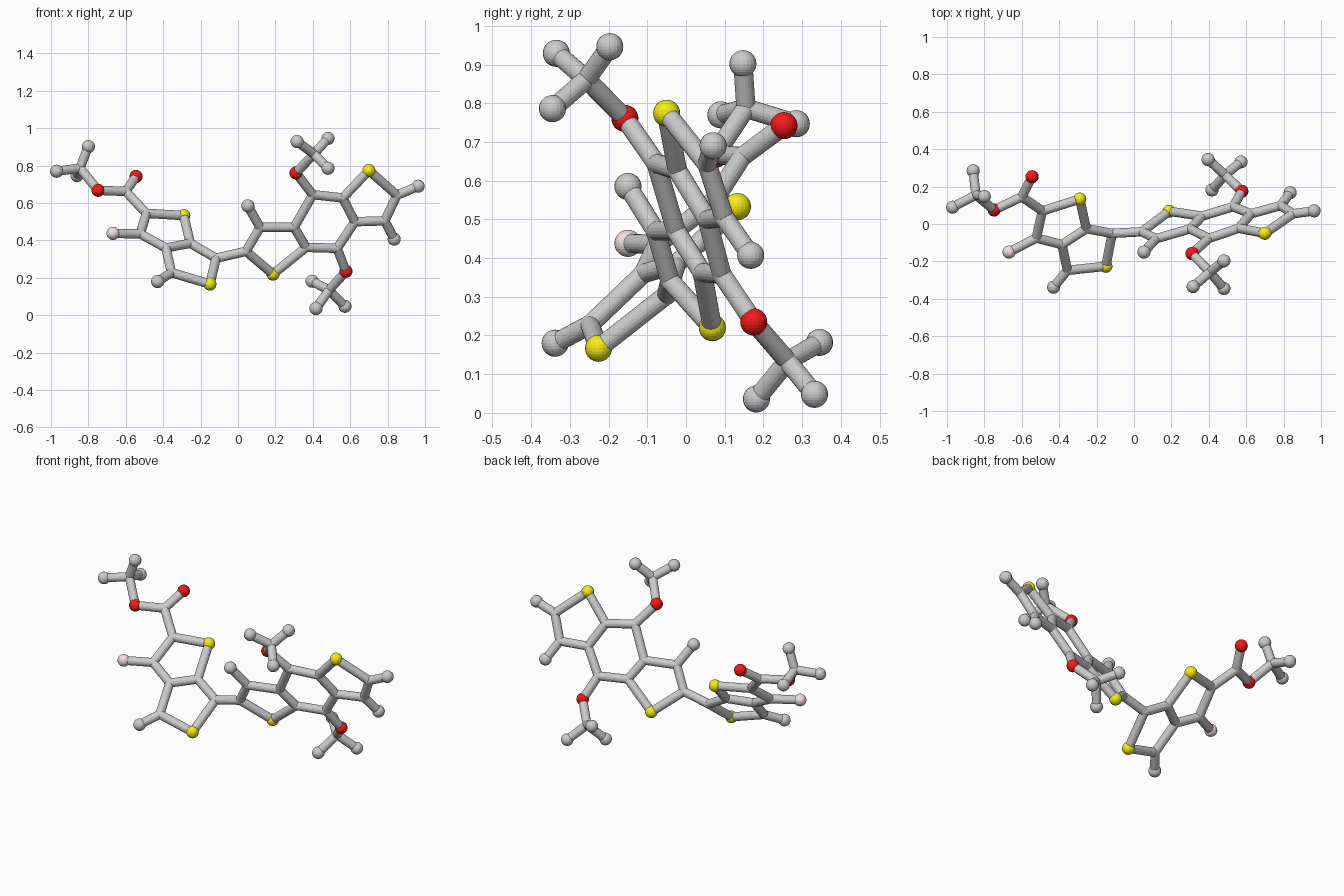
import bpy
from mathutils import Vector

if "Cube" in bpy.data.objects:
    bpy.data.objects.remove(bpy.data.objects["Cube"])

BALL_R, JOINT_R, ROD_R = 0.035, 0.026, 0.025


def material(name, rgb):
    m = bpy.data.materials.new(name)
    m.diffuse_color = (*rgb, 1)
    m.use_nodes = True
    m.node_tree.nodes["Principled BSDF"].inputs["Base Color"].default_value = m.diffuse_color
    return m


RED = material("red", (0.9, 0.01, 0.01))
YELLOW = material("yellow", (0.9, 0.85, 0.01))
PINK = material("pale_pink", (0.9, 0.75, 0.77))


def ball(name, pos, radius=BALL_R, mat=None):
    bpy.ops.mesh.primitive_uv_sphere_add(segments=20, ring_count=14, radius=radius, location=pos)
    ob = bpy.context.object
    ob.name = name
    if mat:
        ob.data.materials.append(mat)


def rod(name, a, b):
    a, b = Vector(a), Vector(b)
    d = b - a
    bpy.ops.mesh.primitive_cylinder_add(vertices=20, radius=ROD_R, depth=d.length, location=(a + b) / 2)
    ob = bpy.context.object
    ob.name = name
    ob.rotation_euler = d.to_track_quat('Z', 'Y').to_euler()


def slab(x, z):
    """Point on the tilted plane of the three fused right-hand rings."""
    return (x, 0.01 + 0.29 * (x - 0.463) - 0.46 * (z - 0.495), z)


# Plain joints where rods meet
joints = {
    # left tail and twin rings
    "tail": (-0.845, 0.155, 0.787), "carb": (-0.60, 0.145, 0.662),
    "a": (-0.49, 0.07, 0.545), "b": (-0.522, -0.075, 0.435),
    "c": (-0.385, -0.11, 0.36), "d": (-0.255, -0.025, 0.385),
    "e": (-0.117, -0.05, 0.305), "f": (-0.356, -0.248, 0.228),
    # right rings
    "g": slab(0.043, 0.342), "h": slab(0.118, 0.47), "i": slab(0.30, 0.47),
    "j": slab(0.364, 0.363), "k": slab(0.40, 0.645), "l": slab(0.56, 0.627),
    "m": slab(0.625, 0.50), "n": slab(0.53, 0.358),
    "p": slab(0.85, 0.642), "q": slab(0.785, 0.505),
    # upper and lower side tails
    "up": (0.406, -0.257, 0.862), "low": (0.487, 0.262, 0.134),
}
red_balls = {
    "r1": (-0.748, 0.075, 0.668), "r2": (-0.545, 0.253, 0.742),
    "r3": (0.31, -0.158, 0.761), "r4": (0.577, 0.175, 0.235),
}
yellow_balls = {
    "s1": (-0.29, 0.133, 0.533), "s2": (-0.15, -0.226, 0.167),
    "s3": (0.187, 0.068, 0.22), "s4": (0.70, -0.05, 0.774),
}
pink_balls = {"w": (-0.668, -0.15, 0.438)}
# Grey end balls, keyed by the joint that holds them
ends = {
    "tail": [(-0.97, 0.09, 0.77), (-0.80, 0.147, 0.902), (-0.86, 0.285, 0.747)],
    "up": [(0.316, -0.335, 0.929), (0.481, -0.197, 0.946), (0.481, -0.345, 0.786)],
    "low": [(0.396, 0.345, 0.182), (0.417, 0.182, 0.036), (0.572, 0.332, 0.048)],
    "f": [(-0.43, -0.338, 0.18)], "h": [(0.053, -0.15, 0.585)],
    "p": [(0.963, 0.07, 0.69)], "q": [(0.835, 0.167, 0.407)],
}
# Chains of rods
chains = [
    "tail r1 carb a", "carb r2", "a s1 d c b a", "b w", "d e s2 f c", "e g",
    "g s3 j i h g", "j n m l k i", "l s4 p q m", "k r3 up", "n r4 low",
]

points = {**joints, **red_balls, **yellow_balls, **pink_balls}

for p in joints.values():
    ball("joint", p, JOINT_R)
for group, mat, name in ((red_balls, RED, "red_ball"), (yellow_balls, YELLOW, "yellow_ball"),
                         (pink_balls, PINK, "pink_ball")):
    for p in group.values():
        ball(name, p, mat=mat)
for key, tips in ends.items():
    for p in tips:
        ball("end_ball", p)
        rod("end_rod", joints[key], p)
for chain in chains:
    names = chain.split()
    for s, t in zip(names, names[1:]):
        rod("rod", points[s], points[t])
